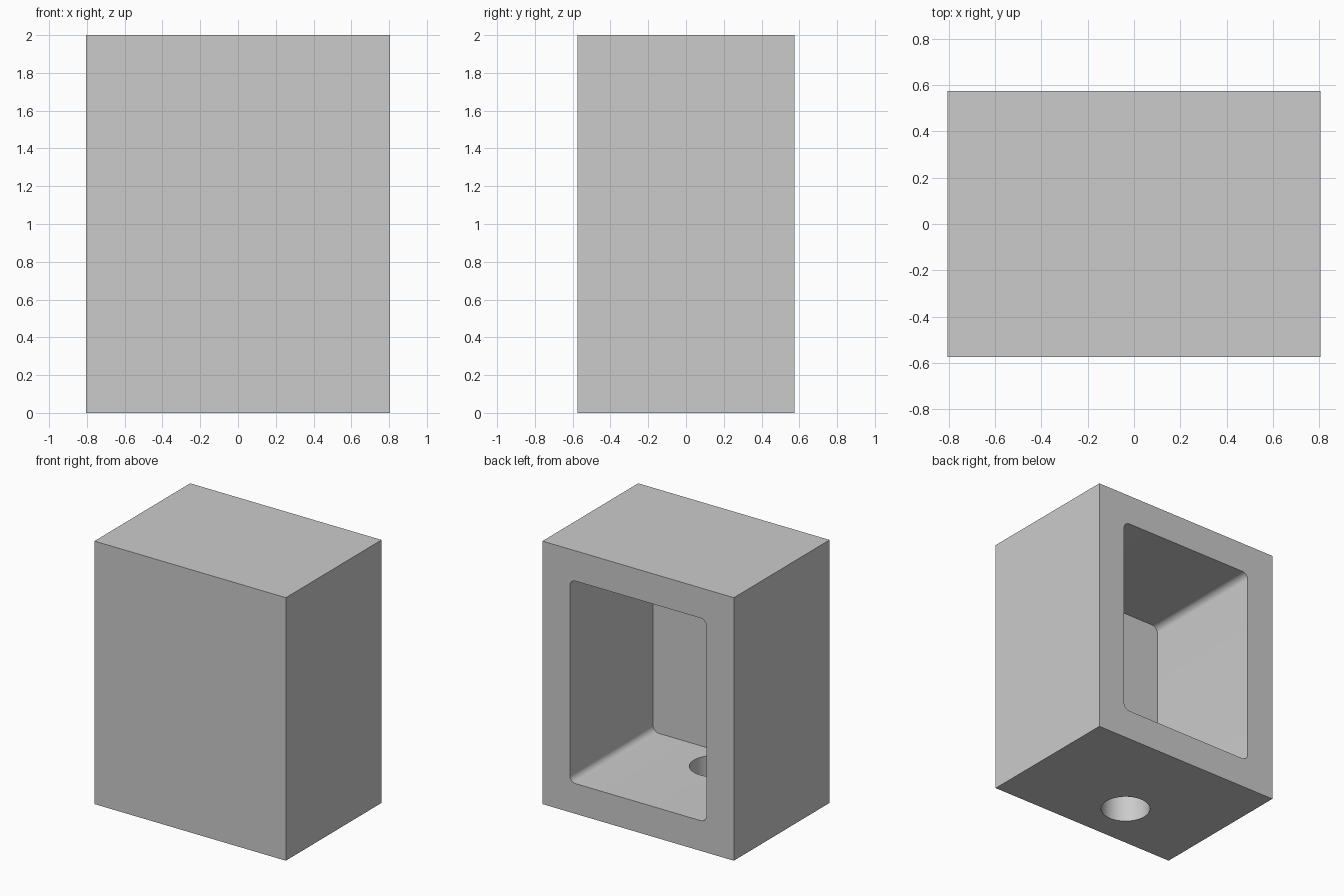
import bpy
import bmesh

default = bpy.data.objects.get("Cube")
if default:
    bpy.data.objects.remove(default, do_unlink=True)

WIDTH, DEPTH, HEIGHT = 1.61, 1.15, 2.0
WALL, FRONT_WALL = 0.23, 0.15

grey = bpy.data.materials.new("light grey")
grey.use_nodes = True
grey.diffuse_color = (0.6, 0.6, 0.6, 1)
grey.node_tree.nodes["Principled BSDF"].inputs["Base Color"].default_value = grey.diffuse_color


def make_object(name, bm):
    mesh = bpy.data.meshes.new(name)
    bm.to_mesh(mesh)
    bm.free()
    obj = bpy.data.objects.new(name, mesh)
    mesh.materials.append(grey)
    bpy.context.collection.objects.link(obj)
    return obj


def box(name, low, high, round_radius=0):
    bm = bmesh.new()
    bmesh.ops.create_cube(bm, size=1)
    for v in bm.verts:
        v.co = [a + (b - a) * (c + 0.5) for a, b, c in zip(low, high, v.co)]
    if round_radius:
        # Round only the edges that run front to back
        along = [e for e in bm.edges if abs(e.verts[0].co.y - e.verts[1].co.y) > 0.1]
        bmesh.ops.bevel(bm, geom=along, offset=round_radius, segments=8,
                        profile=0.5, affect='EDGES')
    return make_object(name, bm)


def cylinder(name, radius, height, location):
    bm = bmesh.new()
    bmesh.ops.create_cone(bm, cap_ends=True, segments=64, radius1=radius,
                          radius2=radius, depth=height)
    bmesh.ops.translate(bm, verts=bm.verts, vec=location)
    return make_object(name, bm)


# Solid block
housing = box("housing", (-WIDTH / 2, -DEPTH / 2, 0), (WIDTH / 2, DEPTH / 2, HEIGHT))

# Cavity open at the back, and round hole through the floor
cavity = box("cavity_cutter",
             (-WIDTH / 2 + WALL, -DEPTH / 2 + FRONT_WALL, WALL),
             (WIDTH / 2 - WALL, DEPTH / 2 + 0.2, HEIGHT - WALL), 0.05)
floor_hole = cylinder("floor_hole_cutter", 0.174, 0.8, (-0.095, -0.207, 0.1))

for cutter in (cavity, floor_hole):
    cut = housing.modifiers.new(cutter.name, 'BOOLEAN')
    cut.operation = 'DIFFERENCE'
    cut.solver = 'EXACT'
    cut.object = cutter

# Bake the cuts, then remove the cutters
bpy.ops.object.select_all(action='DESELECT')
housing.select_set(True)
bpy.context.view_layer.objects.active = housing
for cut in list(housing.modifiers):
    bpy.ops.object.modifier_apply(modifier=cut.name)
for cutter in (cavity, floor_hole):
    bpy.data.objects.remove(cutter, do_unlink=True)

bpy.ops.object.shade_smooth_by_angle()
